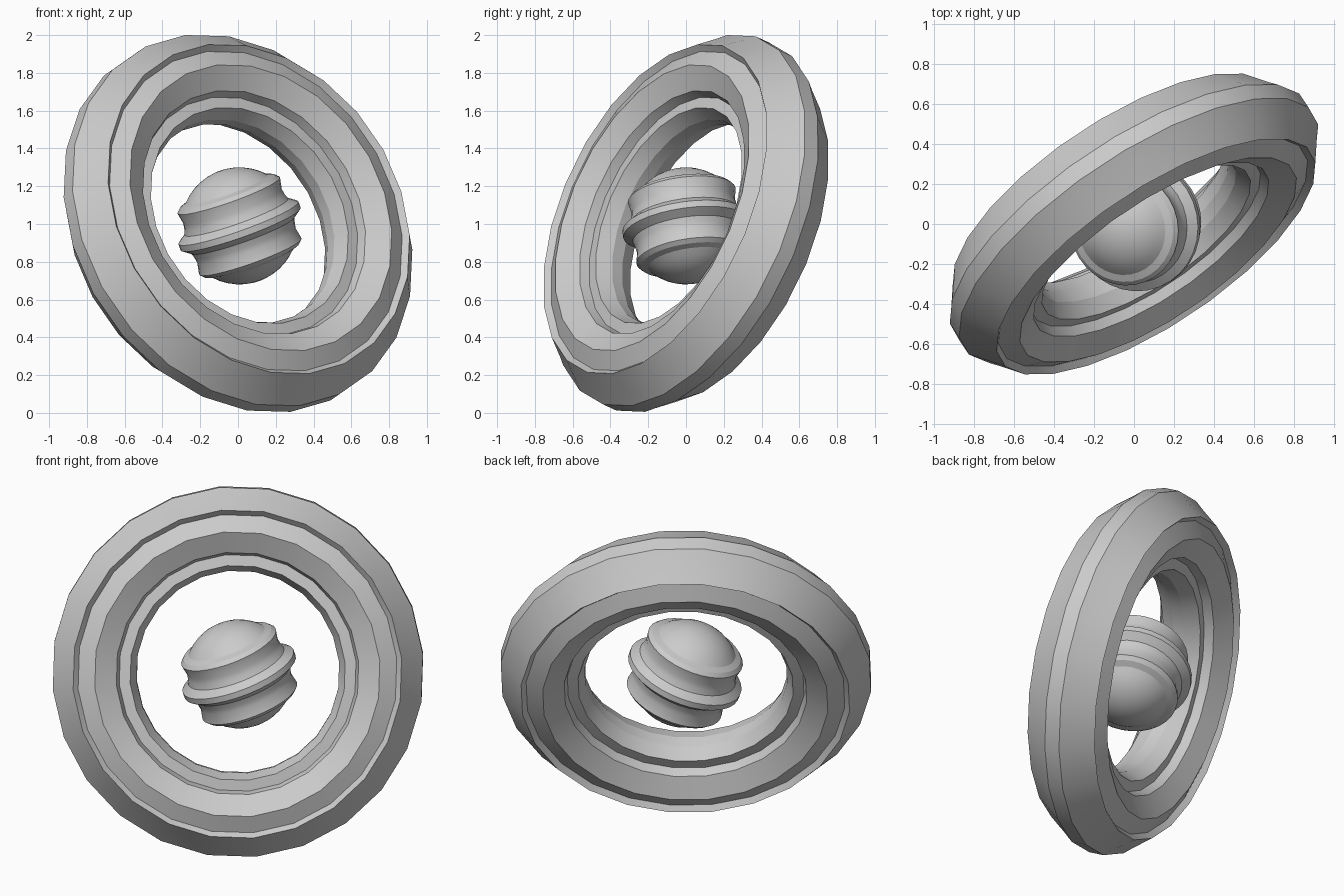
import bpy, bmesh
from math import sin, cos, pi, radians
from mathutils import Vector, Matrix

if "Cube" in bpy.data.objects:
    bpy.data.objects.remove(bpy.data.objects["Cube"])


def frame(axis, centre):
    # local z along axis, local x as close to world up as possible
    n = Vector(axis).normalized()
    u = (Vector((0, 0, 1)) - n * n.z).normalized()
    w = n.cross(u)
    m = Matrix((u, w, n)).transposed().to_4x4()
    m.translation = Vector(centre)
    return m


def lathe(name, profile, segments, matrix, closed, phase=0.0):
    bm = bmesh.new()
    loops = []
    for r, h in profile:
        if r < 1e-5:
            loops.append([bm.verts.new((0, 0, h))] * segments)
        else:
            loops.append([bm.verts.new((r * cos(phase + 2 * pi * i / segments),
                                        r * sin(phase + 2 * pi * i / segments), h))
                          for i in range(segments)])
    pairs = list(zip(loops, loops[1:]))
    if closed:
        pairs.append((loops[-1], loops[0]))
    for a, b in pairs:
        for i in range(segments):
            j = (i + 1) % segments
            quad = list(dict.fromkeys((a[i], a[j], b[j], b[i])))
            bm.faces.new(quad)
    bmesh.ops.recalc_face_normals(bm, faces=bm.faces)
    bm.transform(matrix)
    mesh = bpy.data.meshes.new(name)
    bm.to_mesh(mesh)
    bm.free()
    ob = bpy.data.objects.new(name, mesh)
    bpy.context.collection.objects.link(ob)
    bpy.ops.object.select_all(action='DESELECT')
    ob.select_set(True)
    bpy.context.view_layer.objects.active = ob
    bpy.ops.object.shade_smooth_by_angle(angle=radians(22))
    return ob


# Tilted outer ring: ridged tube section, mirrored across the ring plane
R = 0.814
half = [(.243, .045), (.205, .095), (.124, .212), (.096, .182),
        (0, .232), (-.122, .165), (-.138, .112), (-.200, .118), (-.236, .035)]
section = half + [(r, -h) for r, h in reversed(half)]
lathe("outer_ring", [(R + r, h) for r, h in section], 24,
      frame((.521, -.775, .359), (0, 0, 1.003)), True, radians(-9))

# Inner ball: smooth caps with three raised bands (latitude, radius)
caps = [(a, .310) for a in (90, 82, 74, 66, 58, 50, 42)]
bands = [(36, .330), (31, .336), (22, .298), (16, .293), (10, .296), (3, .338)]
upper = caps + bands
ball = upper + [(-a, r) for a, r in reversed(upper)]
lathe("inner_ball", [(r * cos(radians(a)) if abs(a) != 90 else 0, r * sin(radians(a)))
                     for a, r in ball], 32,
      frame((-.33, -.13, .93), (.008, 0, .99)), False)
